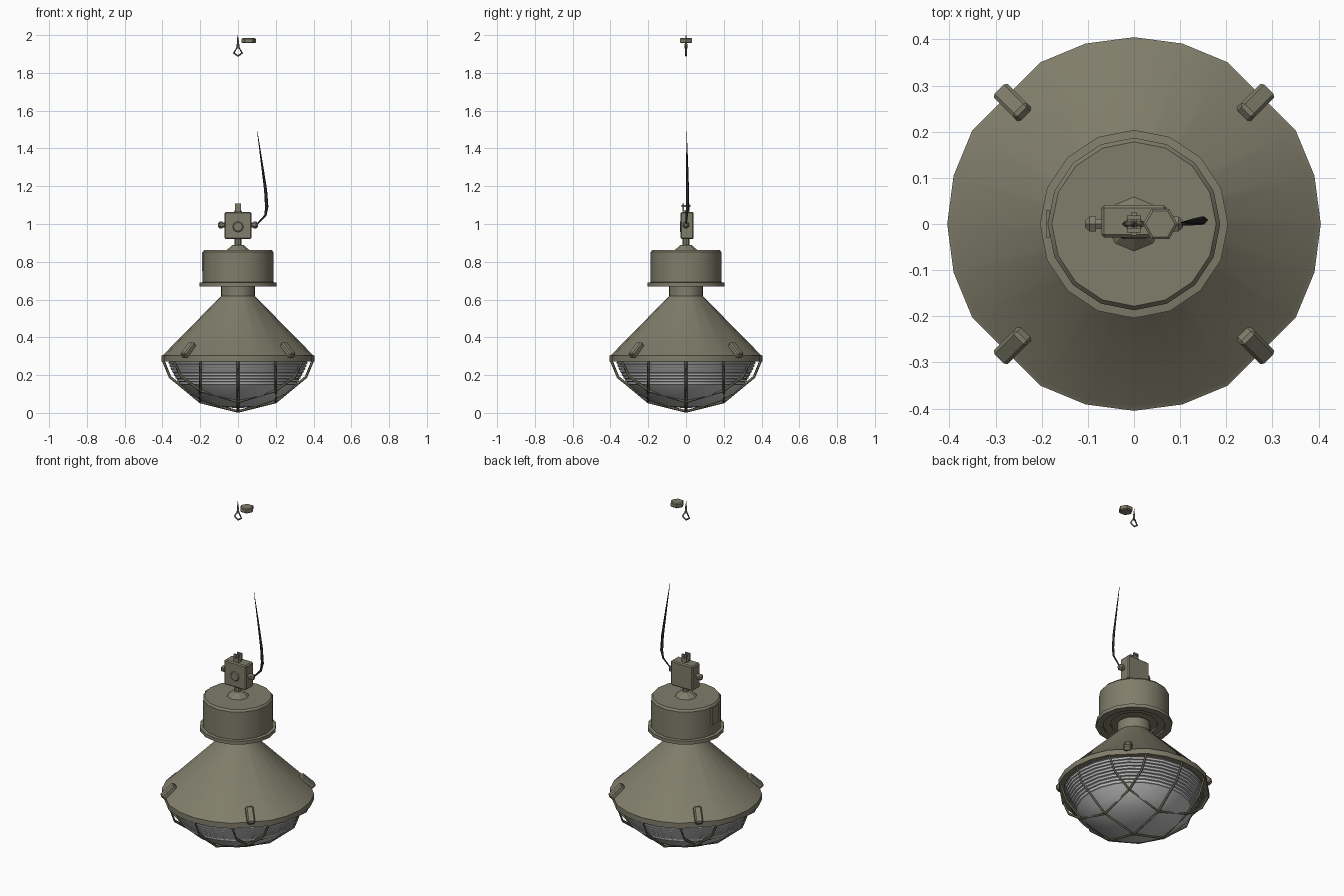
import bpy, bmesh, math
from mathutils import Matrix, Vector

if "Cube" in bpy.data.objects:
    bpy.data.objects.remove(bpy.data.objects["Cube"])


def material(name, rgb):
    m = bpy.data.materials.new(name)
    m.diffuse_color = (*rgb, 1)
    m.use_nodes = True
    m.node_tree.nodes["Principled BSDF"].inputs["Base Color"].default_value = m.diffuse_color
    return m


OLIVE = material("olive paint", (0.215, 0.205, 0.145))
GLASS = material("grey glass", (0.52, 0.52, 0.53))
WIRE = material("dark olive wire", (0.13, 0.125, 0.085))
BLACK = material("black cable", (0.02, 0.02, 0.02))


def finish(bm, name, mat, smooth=None):
    bmesh.ops.recalc_face_normals(bm, faces=bm.faces)
    me = bpy.data.meshes.new(name)
    bm.to_mesh(me)
    bm.free()
    me.materials.append(mat)
    ob = bpy.data.objects.new(name, me)
    bpy.context.collection.objects.link(ob)
    if smooth:
        bpy.ops.object.select_all(action='DESELECT')
        ob.select_set(True)
        bpy.context.view_layer.objects.active = ob
        bpy.ops.object.shade_smooth_by_angle(angle=math.radians(smooth))
    return ob


def lathe(name, profile, angles, mat, smooth=None, matrix=Matrix(), caps=True):
    """Revolve (radius, height) points round z at the given angles in degrees."""
    bm = bmesh.new()
    rings = []
    for r, z in profile:
        if r == 0:
            rings.append([bm.verts.new((0, 0, z))] * len(angles))
        else:
            rings.append([bm.verts.new((r * math.cos(math.radians(a)), r * math.sin(math.radians(a)), z))
                          for a in angles])
    n = len(angles)
    for lo, hi in zip(rings, rings[1:]):
        for i in range(n):
            j = (i + 1) % n
            bm.faces.new(dict.fromkeys((lo[i], lo[j], hi[j], hi[i])))
    if caps:
        for ring in (rings[0], rings[-1]):
            if ring[0] is not ring[1]:
                bm.faces.new(ring)
    bm.transform(matrix)
    return finish(bm, name, mat, smooth)


def box(name, size, matrix, mat, bevel=0.0):
    bm = bmesh.new()
    bmesh.ops.create_cube(bm, size=1)
    bm.transform(Matrix.Diagonal((*size, 1)))
    if bevel:
        bmesh.ops.bevel(bm, geom=bm.edges[:], offset=bevel, segments=1, affect='EDGES')
    bm.transform(matrix)
    return finish(bm, name, mat)


def tube(name, points, radii, mat, closed=False):
    """Four-sided wire along a path, turned into a mesh."""
    cu = bpy.data.curves.new(name, 'CURVE')
    cu.dimensions = '3D'
    cu.bevel_depth = 1
    cu.bevel_resolution = 0
    cu.use_fill_caps = True
    sp = cu.splines.new('POLY')
    sp.points.add(len(points) - 1)
    for p, co, r in zip(sp.points, points, radii):
        p.co = (*co, 1)
        p.radius = r
    sp.use_cyclic_u = closed
    ob = bpy.data.objects.new(name, cu)
    bpy.context.collection.objects.link(ob)
    cu.materials.append(mat)
    bpy.ops.object.select_all(action='DESELECT')
    ob.select_set(True)
    bpy.context.view_layer.objects.active = ob
    bpy.ops.object.convert(target='MESH')
    return ob


def sides(n):
    return [360 * i / n for i in range(n)]


# reflector shade with rim and neck (corners cut flat under the clips)
shade_angles = [a for a in range(0, 360, 15) if a % 90 != 45]
lathe("shade", [(0.365, 0.285), (0.375, 0.272), (0.405, 0.272), (0.405, 0.303), (0.395, 0.308),
                (0.09, 0.618), (0.09, 0.675)], shade_angles, OLIVE, 35, caps=False)

# ballast housing with flange and stepped underside
lathe("housing", [(0.085, 0.69), (0.125, 0.69), (0.125, 0.68), (0.165, 0.68), (0.165, 0.67),
                  (0.204, 0.67), (0.204, 0.69), (0.187, 0.692), (0.187, 0.852), (0.178, 0.863)],
      sides(16), OLIVE, 35)
box("housing_plate", (0.008, 0.06, 0.10), Matrix.Translation((-0.187, 0, 0.80)), OLIVE)

# conical seat and stem under the junction box
lathe("stem", [(0.062, 0.86), (0.03, 0.888), (0.018, 0.89), (0.018, 0.925)], sides(8), OLIVE)

# junction box with round cover boss, cable glands and hanging lug
box("junction_box", (0.142, 0.07, 0.144), Matrix.Translation((0, 0.006, 0.992)), OLIVE, 0.006)
lathe("cover_boss", [(0.03, 0), (0.024, 0.005)], sides(8), OLIVE,
      matrix=Matrix.Translation((0, -0.028, 0.985)) @ Matrix.Rotation(math.pi / 2, 4, 'X'))
for s, label in ((-1, "left"), (1, "right")):
    lathe("gland_" + label, [(0.013, 0), (0.013, 0.012), (0.019, 0.012), (0.019, 0.026), (0.009, 0.036)],
          sides(6), OLIVE,
          matrix=Matrix.Translation((s * 0.07, 0, 0.995)) @ Matrix.Rotation(s * math.pi / 2, 4, 'Y'))
lathe("lug_base", [(0.021, 1.06), (0.019, 1.072)], sides(6), OLIVE)
for s in (-1, 1):
    box("lug_ear", (0.03, 0.008, 0.04), Matrix.Translation((0, s * 0.014, 1.088)), OLIVE)
box("lug_pin", (0.012, 0.05, 0.012), Matrix.Translation((0, 0, 1.095)), OLIVE)

# four toggle clips lying on the slope of the shade
for k in range(4):
    m = (Matrix.Rotation(math.radians(45 + 90 * k), 4, 'Z') @ Matrix.Translation((0.372, 0, 0.333))
         @ Matrix.Rotation(math.radians(43), 4, 'Y'))
    box("clip", (0.095, 0.042, 0.034), m, OLIVE, 0.007)

# glass bowl: ribbed upper wall, smooth dome below
ribs = []
N = 9
for i in range(N):
    t = i / N
    z = 0.285 - 0.14 * t
    r = 0.372 - 0.07 * t ** 1.4
    ribs += [(r, z), (r - 0.003, z - 0.010), (r - 0.011, z - 0.012)]
lathe("glass_bowl", ribs + [(0.295, 0.142), (0.25, 0.098), (0.19, 0.063), (0.10, 0.034), (0, 0.024)],
      sides(24), GLASS, 30, caps=False)

# wire cage: three wires each way, height following the bowl radius
CAGE = [(0, 0.008), (0.2, 0.058), (0.283, 0.118), (0.36, 0.19), (0.395, 0.275)]


def cage_z(r):
    for (r0, z0), (r1, z1) in zip(CAGE, CAGE[1:]):
        if r <= r1:
            return z0 + (z1 - z0) * (r - r0) / (r1 - r0)
    return CAGE[-1][1]


for c in (-0.2, 0, 0.2):
    end = math.sqrt(0.395 ** 2 - c * c)
    half = [0.2, 0.36, end] if c == 0 else [0.2, 0.30, end]
    path = [-v for v in reversed(half)] + [0] + half
    pts = [(c, v, cage_z(math.hypot(c, v))) for v in path]
    tube("cage_wire", pts, [0.007] * 7, WIRE)
    tube("cage_wire", [(y, x, z) for x, y, z in pts], [0.007] * 7, WIRE)

# tapering supply cable
tube("cable", [(0.10, 0, 0.998), (0.145, 0.004, 1.045), (0.152, 0.008, 1.09), (0.146, 0.008, 1.18),
               (0.125, 0.006, 1.33), (0.102, 0.003, 1.49)],
     [0.004, 0.006, 0.009, 0.008, 0.005, 0.001], BLACK)

# ceiling hook (flat diamond loop and spike) and small hexagonal cable end
tube("hook_loop", [(0, 0, 1.945), (-0.022, 0, 1.905), (0, 0, 1.89), (0.022, 0, 1.905)],
     [0.005] * 4, WIRE, closed=True)
tube("hook_spike", [(0, 0, 1.93), (0, 0, 1.96), (-0.002, 0, 2.0)], [0.009, 0.006, 0.001], WIRE)
lathe("cable_end", [(0.032, 1.957), (0.038, 1.962), (0.038, 1.980), (0.032, 1.984)], sides(6), OLIVE,
      matrix=Matrix.Translation((0.057, 0, 0)))
